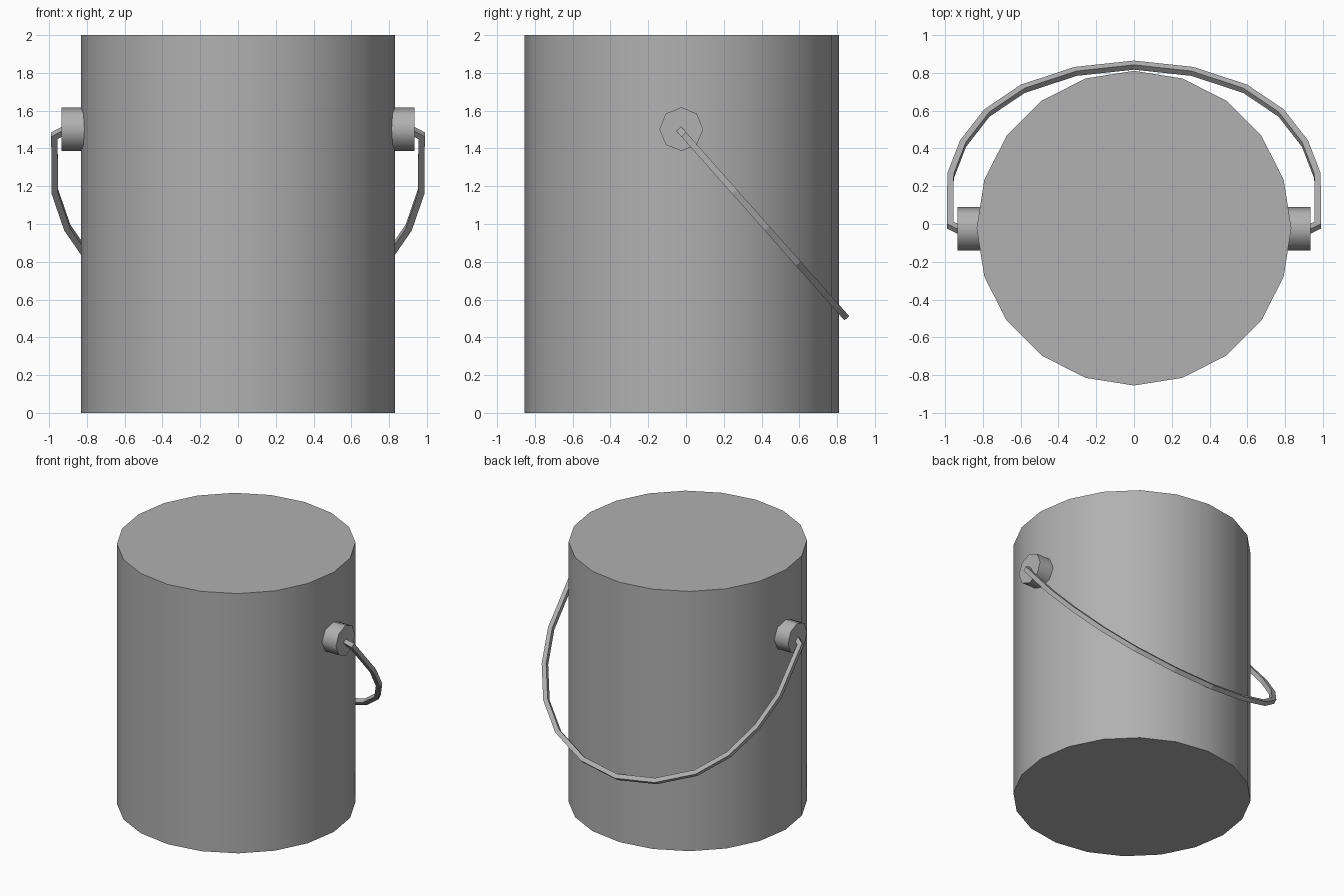
import bpy
import math

if "Cube" in bpy.data.objects:
    bpy.data.objects.remove(bpy.data.objects["Cube"])

CY = -0.022     # axis of the can in y
SLOPE = 1.127   # drop of the handle towards the back

grey = bpy.data.materials.new("dark_grey")
grey.diffuse_color = (0.44, 0.44, 0.44, 1)
grey.use_nodes = True
grey.node_tree.nodes["Principled BSDF"].inputs["Base Color"].default_value = grey.diffuse_color


def cylinder(name, sides, radius, depth, loc, rot=(0, 0, 0)):
    bpy.ops.mesh.primitive_cylinder_add(vertices=sides, radius=radius, depth=depth,
                                        location=loc, rotation=rot)
    ob = bpy.context.object
    ob.name = name
    ob.data.materials.append(grey)
    bpy.ops.object.shade_smooth_by_angle(angle=math.radians(50))
    return ob


def flat_curve(name, points, cyclic):
    curve = bpy.data.curves.new(name, 'CURVE')
    curve.dimensions = '2D'
    curve.fill_mode = 'NONE'
    spline = curve.splines.new('POLY')
    spline.points.add(len(points) - 1)
    for p, (x, y) in zip(spline.points, points):
        p.co = (x, y, 0, 1)
    spline.use_cyclic_u = cyclic
    spline.use_smooth = False
    ob = bpy.data.objects.new(name, curve)
    bpy.context.collection.objects.link(ob)
    return ob


# Can body
cylinder("can_body", 20, 0.832, 2.0, (0, CY, 1.0))

# Handle lugs on both sides
for side, label in ((1, "right"), (-1, "left")):
    cylinder(label + "_lug", 8, 0.116, 0.165, (side * 0.851, CY - 0.003, 1.502),
             (0, math.pi / 2, 0))

# Wire handle: half path (x, y as seen from above), mirrored, then tilted down at the back
half = [(0.90, -0.04), (0.932, -0.025), (0.972, -0.006), (0.970, 0.255), (0.904, 0.425),
        (0.778, 0.587), (0.588, 0.715), (0.308, 0.807)]
path = half + [(0, 0.84)] + [(-x, y) for x, y in reversed(half)]
stretch = math.hypot(1, SLOPE)
handle = flat_curve("wire_handle", [(x, (y + 0.02) * stretch) for x, y in path], False)
handle.location = (0, -0.02, 1.483)
handle.rotation_euler = (-math.atan(SLOPE), 0, 0)
handle.data.materials.append(grey)

# Square wire cross-section
s = 0.017
section = flat_curve("wire_section", [(-s, -s), (s, -s), (s, s), (-s, s)], True)
section.hide_render = True
handle.data.bevel_mode = 'OBJECT'
handle.data.bevel_object = section
handle.data.use_fill_caps = True
